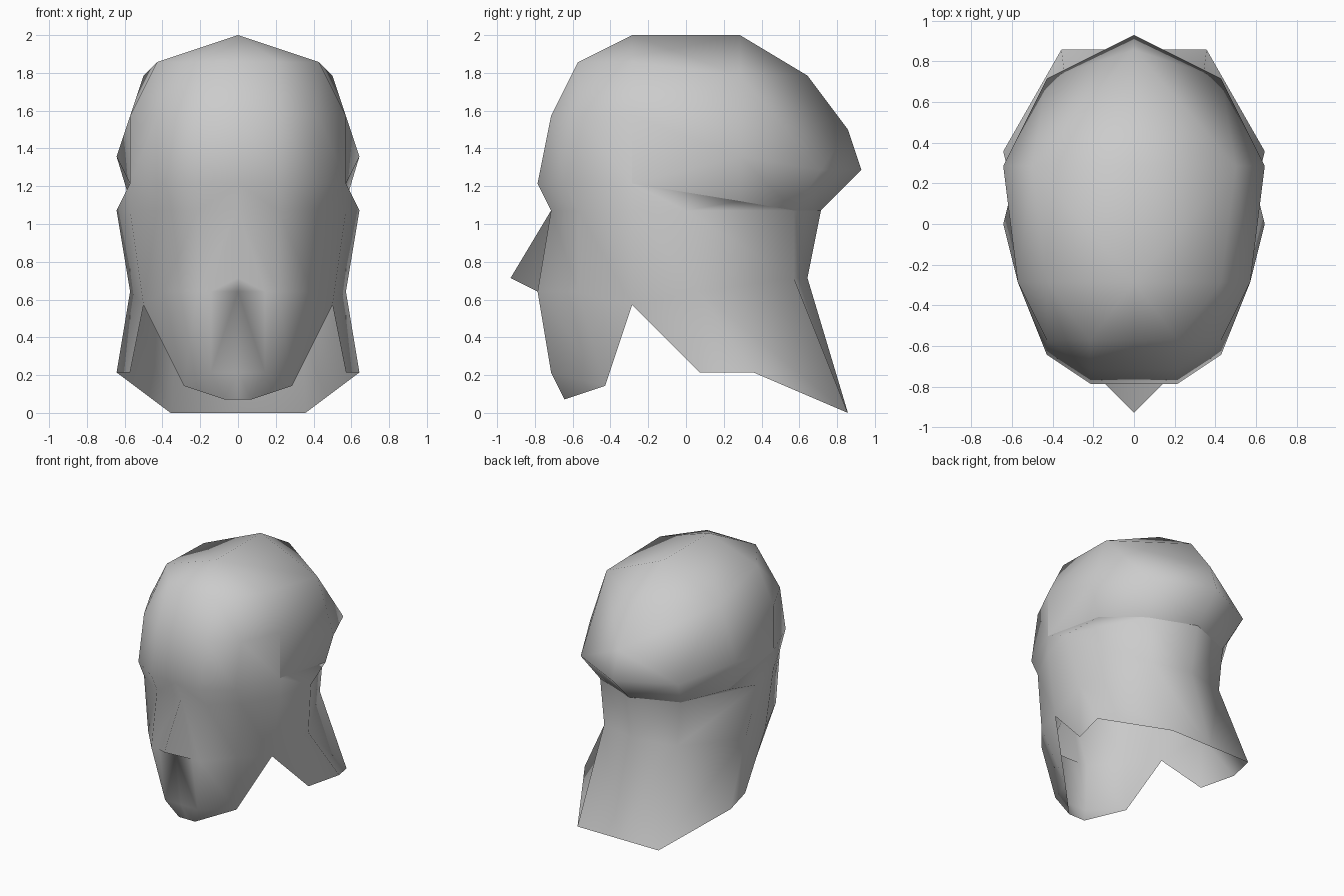
import bpy
import bmesh
from mathutils import Vector

cube = bpy.data.objects.get("Cube")
if cube:
    bpy.data.objects.remove(cube, do_unlink=True)

UNIT = 1 / 14  # every corner sits on a coarse grid

grey = bpy.data.materials.new("plain grey")
grey.use_nodes = True
grey.diffuse_color = (0.6, 0.6, 0.6, 1)
grey.node_tree.nodes["Principled BSDF"].inputs["Base Color"].default_value = (0.6, 0.6, 0.6, 1)

bm = bmesh.new()
corners = {}


def add_face(points):
    """Add one face, sharing corners and dropping repeated ones."""
    loop = []
    for point in points:
        if point not in corners:
            corners[point] = bm.verts.new(Vector(point) * UNIT)
        if corners[point] not in loop:
            loop.append(corners[point])
    if len(loop) > 2:
        bm.faces.new(loop)


def loft(*rows):
    """Skin neighbouring rows, running from the front round to the back."""
    for upper, lower in zip(rows, rows[1:]):
        for i in range(len(upper) - 1):
            add_face((upper[i], lower[i], lower[i + 1], upper[i + 1]))


# Skull rows, from the ridge down to the overhang at the back
front_ridge, back_ridge = (0, -4, 28), (0, 4, 28)
ridge = [front_ridge] * 4 + [back_ridge] * 3
front_corner, back_corner = (6, -4, 26), (7, 4, 25)
crown = [(0, -8, 26), (3, -8, 26), front_corner, front_corner,
         back_corner, (0, 9, 25), (0, 9, 25)]
forehead = [(0, -10, 22), (3, -10, 22), (6, -8, 22), (8, -4, 22),
            back_corner, (0, 12, 21), (0, 12, 21)]
brow = [(0, -11, 17), (3, -11, 17), (6, -9, 17), (8, -4, 17),
        (9, 4, 19), (6, 10, 18), (0, 13, 18)]
eye_line = [(0, -10, 15), (3, -10, 15), (6, -8, 15)]
nape = [(5, 8, 15), (0, 10, 15)]
lip = eye_line + [brow[3], (8, 4, 15.7)] + nape

# Face and upper neck
temple = eye_line + [(8, -4, 15), (9, 0, 15)] + nape
notch, ear_base = (7, -4, 8), (8, 1, 9)
neck_middle = [(4.5, 8, 10), (0, 9, 10)]
cheek = [(3, -11, 9), (5.5, -8, 9), notch, ear_base] + neck_middle
loft(ridge, crown, forehead, brow, lip, temple)
loft(temple[1:], cheek)

# Nose, grown out of the face
bridge, tip = eye_line[0], (0, -13, 10)
nostril, nose_base = (2, -11, 9), (0, -11, 9)
loft([bridge, bridge, eye_line[1]], [tip, nostril, cheek[0]])
add_face((tip, nose_base, nostril))

# Jaw
jaw = (4, -6, 2)
chin = [(0, -10, 3), (2, -10, 3), jaw, notch]
chin_base = [(0, -9, 1), (1, -9, 1), jaw, notch]
loft([nose_base, nostril, cheek[0]], [chin[0], chin[1], chin[1]])
loft(cheek[:3], chin[1:])
loft(chin, chin_base)

# Flared lower neck
loft([notch, ear_base, ear_base] + neck_middle,
     [notch, (8, 1, 3), (9, 5, 3), (5, 12, 0), (0, 12, 0)])

# Keep the edge of the overhang crisp, up to the temple
crisp = [forehead[3]] + lip[3:]
for start, end in zip(crisp, crisp[1:]):
    edge = bm.edges.get((corners[start], corners[end]))
    if edge:
        edge.smooth = False

# Smooth, mirrored head
for face in bm.faces:
    face.smooth = True
mesh = bpy.data.meshes.new("head")
bm.to_mesh(mesh)
bm.free()
mesh.materials.append(grey)
head = bpy.data.objects.new("head", mesh)
bpy.context.collection.objects.link(head)
mirror = head.modifiers.new("mirror", "MIRROR")
mirror.use_axis[0] = True
mirror.merge_threshold = 0.001
